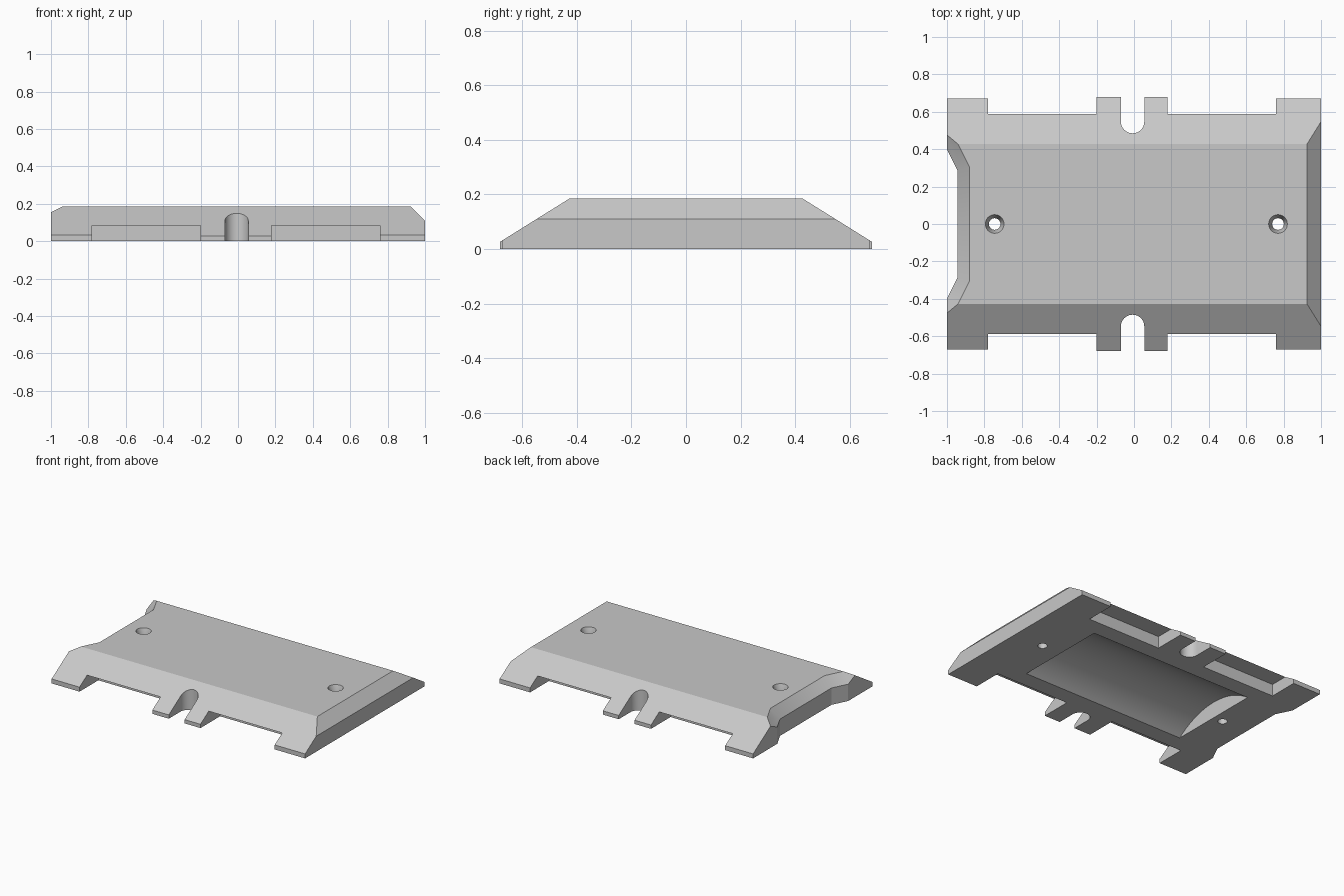
import bpy, bmesh, math

if "Cube" in bpy.data.objects:
    bpy.data.objects.remove(bpy.data.objects["Cube"], do_unlink=True)

TOP = 0.185
SLOT_X = -0.0075

grey = bpy.data.materials.new("plain grey")
grey.use_nodes = True
colour = (0.58, 0.58, 0.58, 1)
grey.diffuse_color = colour
grey.node_tree.nodes["Principled BSDF"].inputs["Base Color"].default_value = colour


def loft(name, rings):
    """Solid through a stack of matching closed rings."""
    bm = bmesh.new()
    loops = [[bm.verts.new(p) for p in ring] for ring in rings]
    for a, b in zip(loops, loops[1:]):
        for i in range(len(a)):
            j = (i + 1) % len(a)
            bm.faces.new((a[i], a[j], b[j], b[i]))
    bm.faces.new(loops[0][::-1])
    bm.faces.new(loops[-1])
    bmesh.ops.recalc_face_normals(bm, faces=bm.faces)
    mesh = bpy.data.meshes.new(name)
    bm.to_mesh(mesh)
    bm.free()
    obj = bpy.data.objects.new(name, mesh)
    bpy.context.collection.objects.link(obj)
    return obj


def along_x(name, profile, x0, x1):
    return loft(name, [[(x, y, z) for y, z in profile] for x in (x0, x1)])


def along_z(name, sections):
    return loft(name, [[(x, y, z) for x, y in outline] for outline, z in sections])


def box(name, x0, x1, y0, y1, z0, z1):
    return along_x(name, [(y0, z0), (y1, z0), (y1, z1), (y0, z1)], x0, x1)


def circle(cx, cy, r, n=32):
    return [(cx + r * math.cos(2 * math.pi * i / n),
             cy + r * math.sin(2 * math.pi * i / n)) for i in range(n)]


# Main plate: flat top with sloping front and back
half = [(0.68, 0), (0.68, 0.027), (0.427, TOP)]
plate = along_x("mounting_plate", half + [(-y, z) for y, z in reversed(half)], -1, 1)
plate.data.materials.append(grey)
cutters = []

# Chamfer along the left end
cutters.append(loft("end_chamfer", [[(0.825, y, 0.285), (1.2, y, 0.285), (1.2, y, -0.09)]
                                    for y in (-1, 1)]))


# Chamfered trapezoid recess in the right end
def recess(d):
    x, y = -0.945 + d, 0.29 + 0.236 * d
    wide = y + 2 * (x + 1.5)
    return [(-1.5, wide), (x, y), (x, -y), (-1.5, -wide)]


cutters.append(along_z("end_recess", [(recess(0), -0.1), (recess(0), 0.12),
                                      (recess(0.13), 0.25)]))

for side in (-1, 1):
    # Pockets under the long edges, and shortened corner tabs
    for x0, x1 in ((-0.78, -0.2), (0.18, 0.76)):
        cutters.append(box("edge_pocket", x0, x1, side * 0.46, side * 0.8, -0.1, 0.085))
    for x0, x1 in ((-1.1, -0.75), (0.73, 1.1)):
        cutters.append(box("tab_trim", x0, x1, side * 0.672, side * 0.8, -0.1, 0.3))

    # Round-ended slot between the middle tabs
    r, cy = 0.0625, 0.5475
    outline = [(SLOT_X + r * math.cos(a), side * (cy - r * math.sin(a)))
               for a in (math.pi * i / 20 for i in range(21))]
    outline += [(SLOT_X - r, side * 0.9), (SLOT_X + r, side * 0.9)]
    cutters.append(along_z("slot", [(outline, -0.1), (outline, 0.3)]))

# Countersunk screw holes
for x in (-0.745, 0.77):
    narrow, wide = circle(x, 0, 0.031), circle(x, 0, 0.05)
    cutters.append(along_z("screw_hole", [(narrow, -0.1), (narrow, 0.13),
                                          (wide, TOP), (wide, 0.3)]))

# Shallow curved hollow in the underside
chord, depth = 0.34, 0.115
radius = (chord ** 2 + depth ** 2) / (2 * depth)
reach = math.asin(chord / radius)
arc = [(radius * math.sin(a), depth - radius + radius * math.cos(a))
       for a in (reach * (i / 14 - 1) for i in range(29))]
cutters.append(along_x("hollow", arc + [(chord, -0.1), (-chord, -0.1)], -0.67, 0.62))

# Carve the plate, then discard the cutters
for c in cutters:
    c.hide_render = True
    mod = plate.modifiers.new(c.name, "BOOLEAN")
    mod.operation = "DIFFERENCE"
    mod.solver = "EXACT"
    mod.object = c
bpy.context.view_layer.update()
carved = bpy.data.meshes.new_from_object(
    plate.evaluated_get(bpy.context.evaluated_depsgraph_get()))
plate.modifiers.clear()
plate.data = carved
for c in cutters:
    bpy.data.objects.remove(c, do_unlink=True)
carved.materials.clear()
carved.materials.append(grey)
for face in carved.polygons:
    face.material_index = 0

bpy.context.view_layer.objects.active = plate
plate.select_set(True)
bpy.ops.object.shade_smooth_by_angle(angle=math.radians(20))
